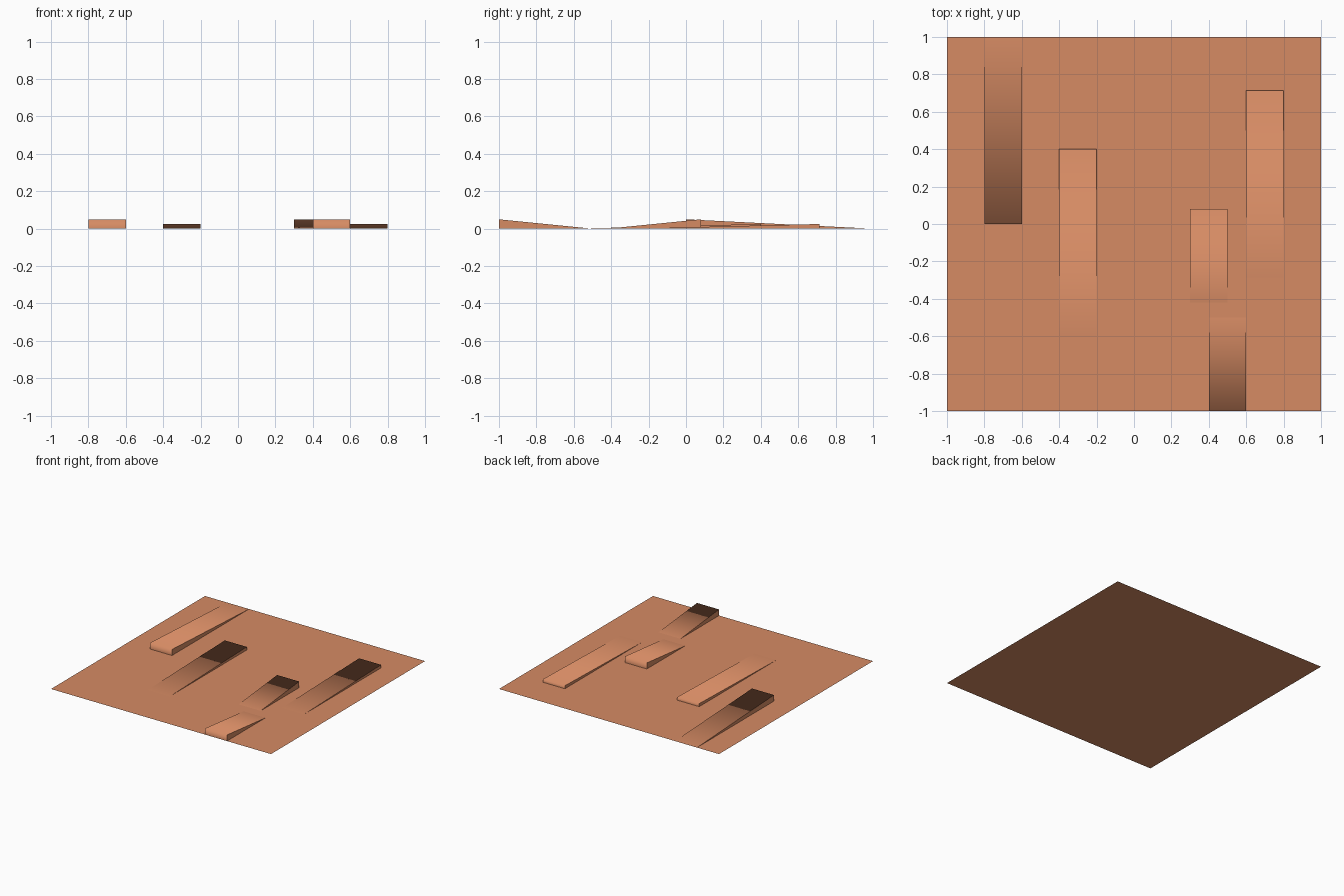
import bpy, bmesh

if "Cube" in bpy.data.objects:
    bpy.data.objects.remove(bpy.data.objects["Cube"])

clay = bpy.data.materials.new("terracotta")
clay.diffuse_color = (0.672, 0.258, 0.127, 1.0)
clay.use_nodes = True
clay.node_tree.nodes["Principled BSDF"].inputs["Base Color"].default_value = clay.diffuse_color


def add_object(name, bm):
    mesh = bpy.data.meshes.new(name)
    bm.to_mesh(mesh)
    bm.free()
    mesh.materials.append(clay)
    obj = bpy.data.objects.new(name, mesh)
    bpy.context.collection.objects.link(obj)
    return obj


def add_ramp(name, x0, y_high, y_low, height, width=0.2):
    """Wedge: upright end at y_high, slope running down to the floor at y_low."""
    bm = bmesh.new()
    foot, top, tip = [
        [bm.verts.new((x, y, z)) for x in (x0, x0 + width)]
        for y, z in ((y_high, 0), (y_high, height), (y_low, 0))
    ]
    wall = [foot[0], foot[1], top[1], top[0]]
    slope = [top[0], top[1], tip[1], tip[0]]
    left = [foot[0], top[0], tip[0]]
    right = [foot[1], tip[1], top[1]]
    for corners in (wall, slope, left, right):
        # ramps climbing towards +y need the mirrored winding
        face = bm.faces.new(corners if y_low > y_high else corners[::-1])
        face.smooth = True
    # slope rolls smoothly into the upright end; the sides stay crisp
    for edge in bm.edges:
        a, b = edge.verts
        if abs(a.co.x - b.co.x) < 1e-6:
            edge.smooth = False
    add_object(name, bm)


# Flat square floor
floor = bmesh.new()
bmesh.ops.create_grid(floor, x_segments=1, y_segments=1, size=1.0)
add_object("floor", floor)

# Ramps: left edge, upright end, low end, height
add_ramp("ramp_far_left", -0.8, 0.0, 1.0, 0.05)
add_ramp("ramp_left", -0.4, 0.40, -0.60, 0.025)
add_ramp("ramp_middle", 0.3, 0.08, -0.42, 0.05)
add_ramp("ramp_front", 0.4, -1.0, -0.5, 0.05)
add_ramp("ramp_right", 0.6, 0.715, -0.285, 0.025)
